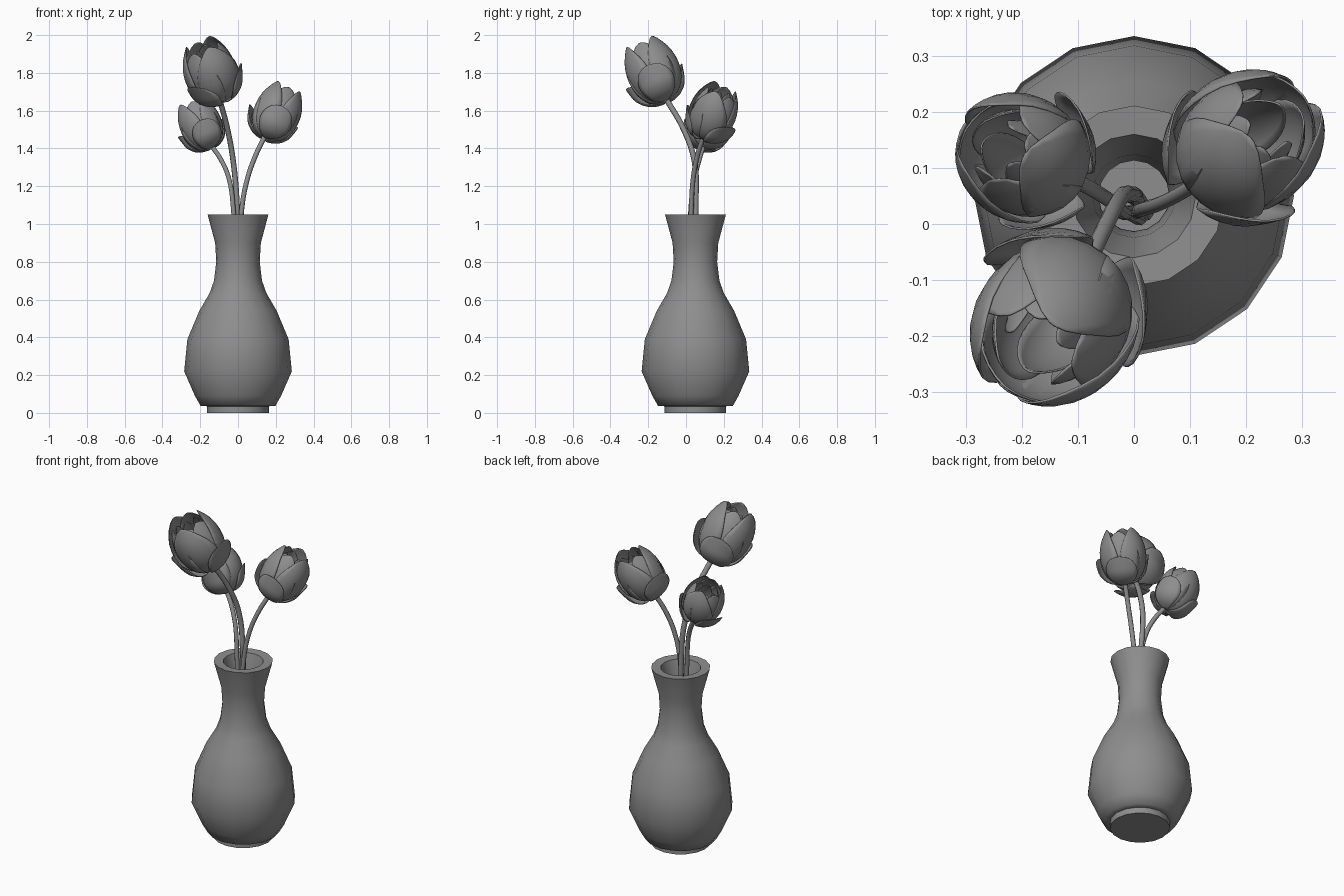
import bpy, bmesh, math
from mathutils import Matrix, Vector

if "Cube" in bpy.data.objects:
    bpy.data.objects.remove(bpy.data.objects["Cube"])

GREY = bpy.data.materials.new("dark_grey")
GREY.diffuse_color = (0.27, 0.27, 0.27, 1)
GREY.use_nodes = True
GREY.node_tree.nodes["Principled BSDF"].inputs["Base Color"].default_value = GREY.diffuse_color


def make_object(name, bm, angle=40):
    bmesh.ops.recalc_face_normals(bm, faces=bm.faces)
    me = bpy.data.meshes.new(name)
    bm.to_mesh(me)
    bm.free()
    me.materials.append(GREY)
    ob = bpy.data.objects.new(name, me)
    bpy.context.collection.objects.link(ob)
    bpy.ops.object.select_all(action='DESELECT')
    ob.select_set(True)
    bpy.context.view_layer.objects.active = ob
    bpy.ops.object.shade_smooth_by_angle(angle=math.radians(angle))
    return ob


def lathe(name, profile, centre, sides):
    bm = bmesh.new()
    rings = []
    for r, z in profile:
        rings.append([bm.verts.new((centre[0] + r * math.cos(2 * math.pi * i / sides),
                                    centre[1] + r * math.sin(2 * math.pi * i / sides), z))
                      for i in range(sides)])
    for a, b in zip(rings, rings[1:]):
        for i in range(sides):
            j = (i + 1) % sides
            bm.faces.new((a[i], a[j], b[j], b[i]))
    bm.faces.new(rings[0])
    bm.faces.new(rings[-1])
    return make_object(name, bm, 60)


def sample(profile, t):
    # Catmull-Rom sample of a (radius, height) profile
    f = t * (len(profile) - 1)
    i = min(int(f), len(profile) - 2)
    u = f - i
    p = [Vector(profile[max(0, min(len(profile) - 1, i + k))]) for k in (-1, 0, 1, 2)]
    return 0.5 * (2 * p[1] + (p[2] - p[0]) * u + (2 * p[0] - 5 * p[1] + 4 * p[2] - p[3]) * u * u
                  + (3 * p[1] - p[0] - 3 * p[2] + p[3]) * u ** 3)


def add_petal(bm, profile, azimuth, half_width, rs, zs, rows=12, cols=8):
    grid = []
    for i in range(rows + 1):
        t = 1 - (1 - i / rows) ** 1.3
        r, z = sample(profile, t)
        u = max(0, (t - 0.35) / 0.65)
        w = max(0.06, (1 - u ** 2.8) ** 0.65)
        row = []
        for j in range(cols + 1):
            s = 2 * j / cols - 1
            a = azimuth + s * half_width * w
            rad = r * rs * (1 + 0.06 * s * w)
            row.append(bm.verts.new((rad * math.cos(a), rad * math.sin(a), z * zs)))
        grid.append(row)
    for a, b in zip(grid, grid[1:]):
        for j in range(cols):
            bm.faces.new((a[j], a[j + 1], b[j + 1], b[j]))


TALL = [(0.012, 0), (0.08, 0.025), (0.125, 0.09), (0.139, 0.175), (0.125, 0.26), (0.085, 0.34)]
SHORT = [(0.012, -0.004), (0.085, 0.012), (0.134, 0.058), (0.153, 0.115), (0.165, 0.17)]
# profile, first azimuth, half width, radius scale, height scale
LAYERS = [(SHORT, 240, 44, 1.0, 1.0), (TALL, 180, 60, 1.0, 1.0), (TALL, 240, 58, 0.94, 0.95),
          (TALL, 205, 56, 0.76, 0.9), (TALL, 265, 54, 0.55, 0.86)]


def flower(name, base, azimuth, tilt, scale):
    bm = bmesh.new()
    for profile, start, width, rs, zs in LAYERS:
        for k in range(3):
            add_petal(bm, profile, math.radians(start + 120 * k), math.radians(width), rs, zs)
    ob = make_object(name, bm, 60)
    ob.matrix_world = (Matrix.Translation(base) @ Matrix.Rotation(math.radians(azimuth), 4, 'Z')
                       @ Matrix.Rotation(math.radians(tilt), 4, 'Y') @ Matrix.Scale(scale, 4))
    mod = ob.modifiers.new("thickness", 'SOLIDIFY')
    mod.thickness = 0.004
    mod.offset = 0


def stem(name, points, radius):
    cu = bpy.data.curves.new(name, 'CURVE')
    cu.dimensions = '3D'
    cu.bevel_depth = radius
    cu.bevel_resolution = 2
    cu.resolution_u = 5
    cu.use_fill_caps = True
    cu.materials.append(GREY)
    sp = cu.splines.new('BEZIER')
    sp.bezier_points.add(len(points) - 1)
    for bp, p in zip(sp.bezier_points, points):
        bp.co = p
        bp.handle_left_type = bp.handle_right_type = 'AUTO'
    ob = bpy.data.objects.new(name, cu)
    bpy.context.collection.objects.link(ob)


# Vase: foot, belly, neck, rim and inner wall
lathe("vase", [(0.163, 0), (0.163, 0.035), (0.198, 0.037), (0.228, 0.09), (0.285, 0.22), (0.268, 0.39),
               (0.205, 0.54), (0.15, 0.635), (0.127, 0.70), (0.115, 0.80), (0.121, 0.90), (0.161, 1.05),
               (0.11, 1.047), (0.074, 0.91), (0.063, 0.80), (0.077, 0.70), (0.105, 0.64),
               (0.16, 0.53), (0.22, 0.38), (0.235, 0.23), (0.17, 0.09)], (0, 0.05), 16)

# Stems
stem("front_stem", [(0.02, 0.02, 0.12), (0.005, 0.045, 0.7), (-0.005, 0.052, 1.1), (-0.025, 0.045, 1.33),
                    (-0.055, -0.012, 1.5), (-0.10, -0.11, 1.67)], 0.015)
stem("left_stem", [(0.01, 0.01, 0.12), (-0.01, 0.02, 0.7), (-0.025, 0.025, 1.08), (-0.048, 0.045, 1.24),
                   (-0.09, 0.07, 1.34), (-0.145, 0.095, 1.42)], 0.013)
stem("right_stem", [(-0.02, 0.02, 0.12), (0.005, 0.022, 0.7), (0.02, 0.028, 1.08), (0.05, 0.038, 1.24),
                    (0.092, 0.06, 1.36), (0.145, 0.095, 1.47)], 0.013)

# Flower heads leaning outwards
flower("front_flower", (-0.095, -0.11, 1.65), 233, 28, 1.01)
flower("left_flower", (-0.145, 0.095, 1.40), 155, 26, 0.8)
flower("right_flower", (0.145, 0.095, 1.455), 40, 30, 0.89)
